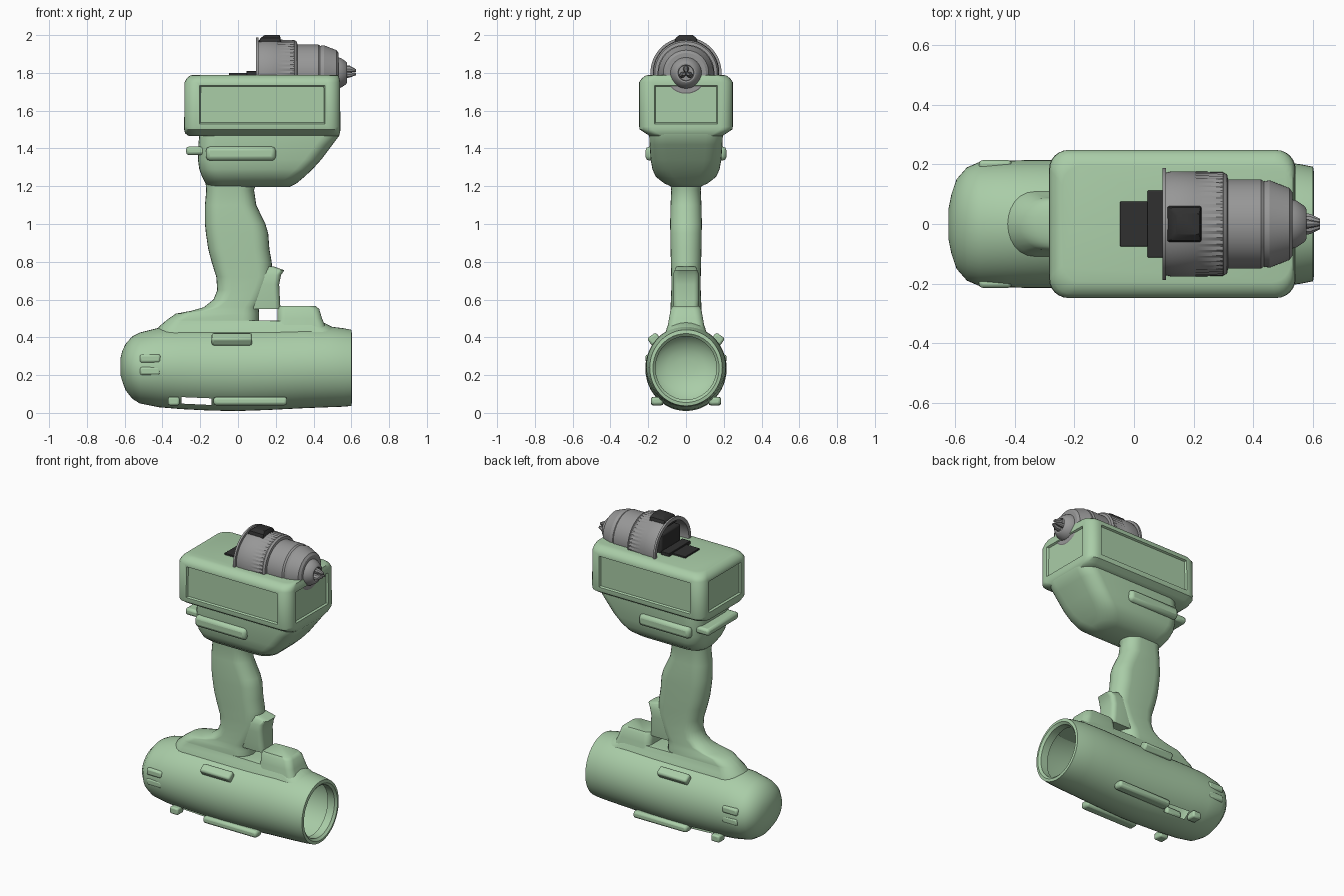
import bpy, bmesh, math
from mathutils import Matrix, Vector

if "Cube" in bpy.data.objects:
    bpy.data.objects.remove(bpy.data.objects["Cube"])


def material(name, rgb):
    m = bpy.data.materials.new(name)
    m.diffuse_color = (*rgb, 1)
    m.use_nodes = True
    m.node_tree.nodes["Principled BSDF"].inputs["Base Color"].default_value = m.diffuse_color
    return m


GREEN = material("soft_green", (0.40, 0.61, 0.39))
GREY = material("mid_grey", (0.31, 0.31, 0.31))
BLACK = material("near_black", (0.03, 0.03, 0.03))


def finish(name, bm, mat, angle=35, bevel=0):
    bmesh.ops.recalc_face_normals(bm, faces=bm.faces)
    me = bpy.data.meshes.new(name)
    bm.to_mesh(me)
    bm.free()
    ob = bpy.data.objects.new(name, me)
    bpy.context.collection.objects.link(ob)
    me.materials.append(mat)
    if bevel:
        b = ob.modifiers.new("bevel", 'BEVEL')
        b.width, b.segments = bevel, 2
    bpy.ops.object.select_all(action='DESELECT')
    ob.select_set(True)
    bpy.context.view_layer.objects.active = ob
    bpy.ops.object.shade_smooth_by_angle(angle=math.radians(angle))
    return ob


def skin(rings, cap_start=True, cap_end=True):
    """Bridge a list of equal-length point rings."""
    bm = bmesh.new()
    vs = [[bm.verts.new(p) for p in r] for r in rings]
    n = len(vs[0])
    for a, b in zip(vs, vs[1:]):
        for i in range(n):
            j = (i + 1) % n
            bm.faces.new((a[i], a[j], b[j], b[i]))
    if cap_start:
        bm.faces.new(vs[0])
    if cap_end:
        bm.faces.new(vs[-1])
    return bm


def slab(z, x0, x1, hy, r, k=6):
    """Horizontal rounded rectangle."""
    r = min(r, hy * 0.98, (x1 - x0) * 0.49)
    pts = []
    for q, (cx, cy) in enumerate([(x1 - r, hy - r), (x0 + r, hy - r),
                                  (x0 + r, r - hy), (x1 - r, r - hy)]):
        for i in range(k + 1):
            a = math.pi / 2 * (q + i / k)
            pts.append((cx + r * math.cos(a), cy + r * math.sin(a), z))
    return pts


def hoop(x, zc, ry, rz, n=48, rib=0):
    """Ellipse facing along x, optionally ribbed."""
    out = []
    for i in range(n):
        a = 2 * math.pi * i / n
        s = 1 - (rib if i % 2 else 0)
        out.append((x, ry * s * math.cos(a), zc + rz * s * math.sin(a)))
    return out


def box(name, x, y, z, mat, bevel=0.01, tilt=0):
    bm = bmesh.new()
    bmesh.ops.create_cube(bm, size=1)
    c = Vector(((x[0] + x[1]) / 2, (y[0] + y[1]) / 2, (z[0] + z[1]) / 2))
    s = Matrix.Diagonal((x[1] - x[0], y[1] - y[0], z[1] - z[0], 1))
    bm.transform(Matrix.Translation(c) @ Matrix.Rotation(tilt, 4, 'X') @ s)
    return finish(name, bm, mat, bevel=bevel)


# Motor housing: open shell (x, z low, z high, half width)
stations = [(-.622, .20, .29, .05), (-.612, .165, .33, .10), (-.595, .12, .365, .15),
            (-.56, .075, .405, .19), (-.52, .05, .425, .207), (-.42, .03, .45, .213),
            (-.30, .02, .455, .215), (-.14, .012, .455, .215), (.0, .01, .455, .215),
            (.15, .015, .455, .215), (.35, .025, .46, .213), (.48, .03, .458, .21),
            (.56, .033, .448, .20), (.60, .037, .44, .192), (.603, .055, .42, .175),
            (.59, .07, .405, .162), (.54, .07, .405, .162)]
bm = skin([hoop(x, (a + b) / 2, w, (b - a) / 2) for x, a, b, w in stations],
          cap_end=False)
# Openings along the lower rear sides
holes = []
for f in bm.faces:
    c = f.calc_center_median()
    if -.30 < c.x < -.14 and .045 < c.z < .085:
        holes.append(f)
bmesh.ops.delete(bm, geom=holes, context='FACES')
finish("motor_housing", bm, GREEN, 40)

# Grip with flared foot on the housing (z, x0, x1, half width)
grip = [(.42, -.44, .56, .11), (.455, -.42, .50, .10), (.485, -.385, .44, .088),
        (.49, -.38, .11, .088), (.525, -.33, .11, .085), (.54, -.25, .11, .083),
        (.56, -.18, .115, .082), (.60, -.13, .14, .08), (.65, -.11, .16, .078),
        (.72, -.115, .185, .078), (.80, -.14, .178, .08), (.87, -.158, .166, .082),
        (.95, -.17, .16, .083), (1.0, -.175, .145, .084), (1.1, -.175, .097, .082),
        (1.18, -.168, .085, .078), (1.25, -.175, .11, .09)]
finish("grip", skin([slab(z, a, b, h, h) for z, a, b, h in grip]), GREEN, 50)

# Trigger and the block in front of it
trigger = [(.55, .05, .225, .065), (.60, .05, .222, .07), (.68, .05, .218, .07),
           (.73, .05, .228, .07), (.755, .05, .245, .06), (.775, .05, .19, .05)]
finish("trigger", skin([slab(z, a, b, h, .03) for z, a, b, h in trigger]), GREEN, 50)
block = [(.44, .2, .47, .10), (.50, .21, .445, .09), (.55, .21, .43, .08), (.566, .215, .41, .07)]
finish("direction_switch_block", skin([slab(z, a, b, h, .04) for z, a, b, h in block]), GREEN, 50)

# Raised strips on the housing sides
for s, side in ((1, "back"), (-1, "front")):
    box(f"upper_rib_{side}", (-.14, .075), sorted((s * .14, s * .198)), (.365, .415),
        GREEN, .012, -s * .6)
    box(f"lower_rib_rear_{side}", (-.37, -.31), sorted((s * .12, s * .185)), (.04, .085), GREEN, .01)
    box(f"lower_rib_middle_{side}", (-.13, .26), sorted((s * .12, s * .185)), (.04, .085), GREEN, .015)
    for i in range(2):
        box(f"rear_vent_{i}_{side}", (-.52, -.41), sorted((s * .18, s * .214)),
            (.20 + .065 * i, .245 + .065 * i), GREEN, .012)

# Foot of the grip that carries the battery
foot = [(1.195, -.15, .27, .07), (1.215, -.172, .31, .115), (1.25, -.19, .352, .16),
        (1.29, -.205, .395, .178), (1.34, -.212, .44, .187), (1.42, -.21, .50, .193),
        (1.47, -.205, .538, .195), (1.50, -.2, .54, .195)]
finish("grip_foot", skin([slab(z, a, b, h, .09) for z, a, b, h in foot]), GREEN, 40)
for s, side in ((1, "back"), (-1, "front")):
    box(f"release_button_{side}", (-.17, .20), sorted((s * .16, s * .215)), (1.335, 1.41), GREEN, .022)
box("rear_latch", (-.275, -.17), (-.16, .16), (1.365, 1.41), GREEN, .015)

# Battery pack with recessed panels on its sides
pack = [(1.465, -.26, .53, .19), (1.48, -.28, .54, .215), (1.50, -.285, .542, .245),
        (1.515, -.285, .542, .248), (1.75, -.283, .54, .248), (1.77, -.272, .537, .235),
        (1.785, -.255, .533, .215), (1.79, -.24, .525, .195)]
bm = skin([slab(z, a, b, h, .065) for z, a, b, h in pack])
bmesh.ops.recalc_face_normals(bm, faces=bm.faces)
panels = [f for f in bm.faces if abs(f.normal.z) < .1 and f.calc_area() > .06]
bmesh.ops.inset_individual(bm, faces=panels, thickness=.022, depth=0)
bmesh.ops.inset_individual(bm, faces=panels, thickness=.008, depth=-.012)
finish("battery_pack", bm, GREEN, 40)

# Chuck resting on the battery: ribbed collar, sleeve and nose (x, radius, rib depth)
CZ = 1.8
chuck = [(.20, .02, 0), (.20, .162, 0), (.095, .165, 0), (.095, .188, 0), (.108, .188, 0),
         (.108, .172, 0), (.125, .176, 0), (.205, .176, 0), (.21, .176, .025),
         (.298, .174, .025), (.30, .173, 0), (.312, .165, 0), (.315, .15, 0), (.425, .15, 0),
         (.435, .143, 0), (.455, .146, 0), (.465, .142, 0), (.522, .12, 0), (.532, .105, 0),
         (.532, .082, 0), (.545, .078, 0), (.572, .06, 0), (.578, .05, 0), (.578, .042, 0),
         (.565, .04, 0), (.565, .005, 0)]
finish("chuck", skin([hoop(x, CZ, r, r, 96, k) for x, r, k in chuck]), GREY, 30)

# Three tapered jaws
for i in range(3):
    a = math.radians(90 + 120 * i)
    bm = skin([hoop(.54, 0, .017, .022, 8), hoop(.59, 0, .014, .018, 8), hoop(.624, 0, .006, .008, 8)])
    for v in bm.verts:
        v.co.z += .021 if v.co.x < .6 else .012
    bm.transform(Matrix.Translation((0, 0, CZ)) @ Matrix.Rotation(a - math.pi / 2, 4, 'X'))
    finish(f"jaw_{i}", bm, GREY, 30)

# Black selector tab and the contacts behind the chuck
tab = [(1.94, .11, .228, .062), (1.97, .112, .226, .06), (1.985, .12, .225, .055), (2.0, .14, .22, .035)]
finish("selector_tab", skin([slab(z, a, b, h, .008, 2) for z, a, b, h in tab]), BLACK, 30)
box("contact_plate", (-.047, .05), (-.075, .075), (1.76, 1.80), BLACK, .003)
box("contact_base", (.045, .105), (-.112, .112), (1.76, 1.81), BLACK, .003)
box("gear_insert", (.108, .205), (-.10, .10), (1.74, 1.91), BLACK, .01)
